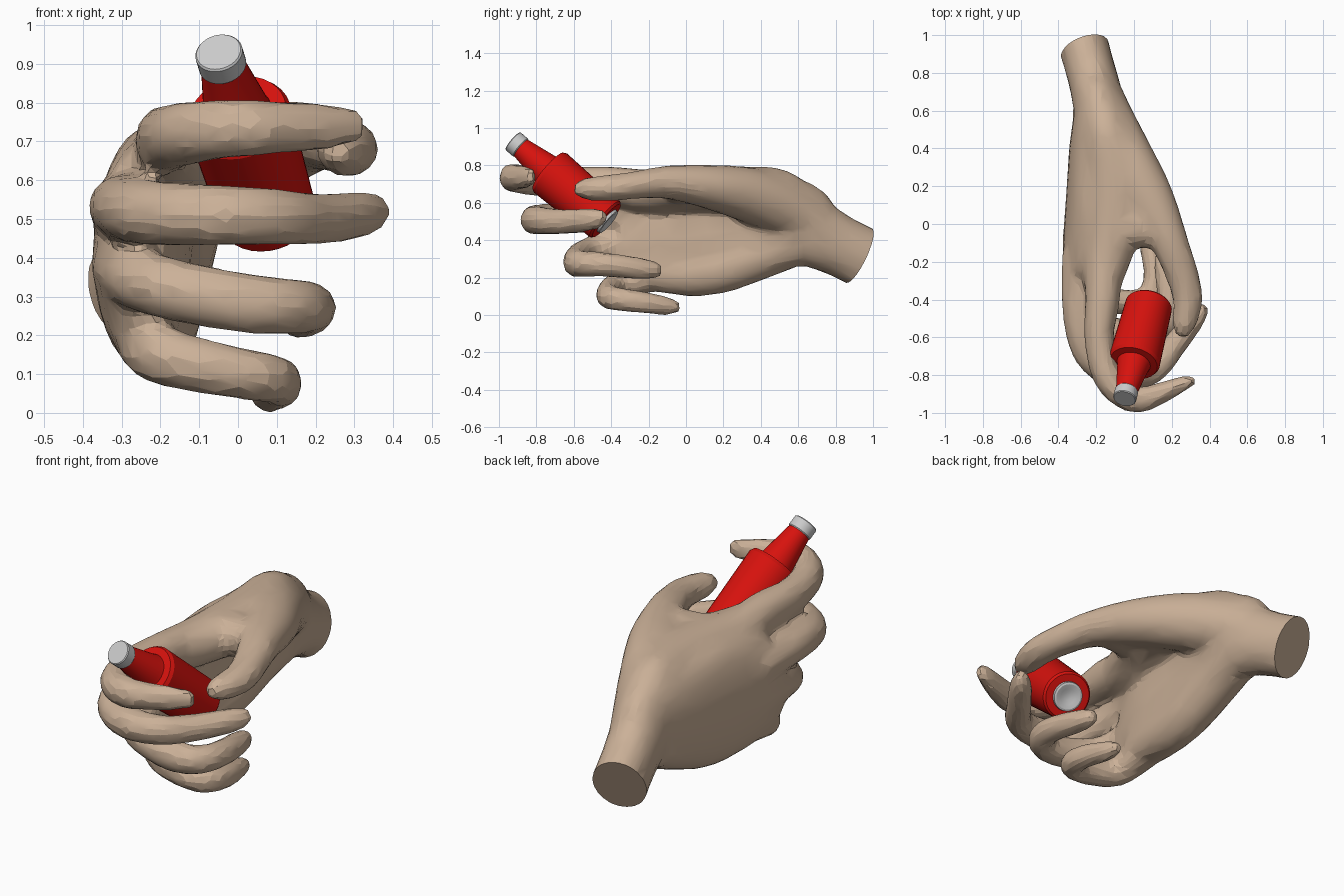
import bpy, bmesh
from math import sin, cos, pi, radians
from mathutils import Vector

if "Cube" in bpy.data.objects:
    bpy.data.objects.remove(bpy.data.objects["Cube"])


def material(name, color):
    m = bpy.data.materials.new(name)
    m.diffuse_color = color
    m.use_nodes = True
    m.node_tree.nodes["Principled BSDF"].inputs["Base Color"].default_value = m.diffuse_color
    return m


def add_object(name, bm, mat=None, angle=30):
    mesh = bpy.data.meshes.new(name)
    bmesh.ops.recalc_face_normals(bm, faces=bm.faces)
    bm.to_mesh(mesh)
    bm.free()
    ob = bpy.data.objects.new(name, mesh)
    bpy.context.collection.objects.link(ob)
    if mat:
        mesh.materials.append(mat)
    bpy.ops.object.select_all(action='DESELECT')
    ob.select_set(True)
    bpy.context.view_layer.objects.active = ob
    bpy.ops.object.shade_smooth_by_angle(angle=radians(angle))
    return ob


def spline(rows, steps=5):
    """Catmull-Rom interpolation of (x, y, z, side radius, up radius) rows."""
    p = [Vector(r) for r in rows]
    p = [2 * p[0] - p[1]] + p + [2 * p[-1] - p[-2]]
    out = []
    for a, b, c, d in zip(p, p[1:], p[2:], p[3:]):
        for i in range(steps):
            t = i / steps
            out.append(0.5 * (2 * b + (c - a) * t + (2 * a - 5 * b + 4 * c - d) * t * t
                              + (3 * b - a - 3 * c + d) * t ** 3))
    return out + [p[-2]]


def skin_rings(bm, rings):
    """Join rings of vertices with quads and cap both ends."""
    for a, b in zip(rings, rings[1:]):
        for k in range(len(a)):
            j = (k + 1) % len(a)
            bm.faces.new((a[k], a[j], b[j], b[k]))
    bm.faces.new(rings[0][::-1])
    bm.faces.new(rings[-1])


def tube(bm, rows, sides=20):
    """Closed elliptical tube along a path with its tall axis near z."""
    pts = spline(rows)
    centers = [Vector(p[:3]) for p in pts]
    rings = []
    for i, (p, c) in enumerate(zip(pts, centers)):
        tan = (centers[min(i + 1, len(pts) - 1)] - centers[max(i - 1, 0)]).normalized()
        side = tan.cross(Vector((0, 0, 1))).normalized()
        up = side.cross(tan)
        rings.append([bm.verts.new(c + side * p[3] * cos(2 * pi * k / sides)
                                   + up * p[4] * sin(2 * pi * k / sides)) for k in range(sides)])
    skin_rings(bm, rings)


skin = material("skin", (0.60, 0.44, 0.315, 1))
red = material("red", (0.68, 0.006, 0.004, 1))

# Limb paths: x, y, z, side radius, up radius
palm = [(-.255, -.36, .44, .07, .19), (-.26, -.28, .42, .10, .26), (-.25, -.1, .41, .125, .295),
        (-.235, .15, .43, .125, .31), (-.215, .4, .465, .128, .27), (-.185, .58, .495, .137, .235),
        (-.20, .70, .43, .135, .185), (-.24, .85, .355, .132, .165), (-.30, 1.06, .25, .138, .17)]
heel = [(-.23, -.25, .24, .08, .09), (-.215, .0, .22, .10, .12), (-.205, .2, .25, .11, .13),
        (-.20, .42, .33, .115, .13), (-.19, .6, .385, .12, .125), (-.22, .78, .35, .10, .12)]
thumb = [(-.20, .78, .42, .10, .10), (-.14, .58, .55, .13, .14), (-.05, .36, .635, .15, .15),
         (.08, .13, .685, .135, .12), (.19, -.1, .71, .10, .09), (.255, -.27, .695, .088, .075),
         (.285, -.4, .68, .08, .072), (.265, -.53, .675, .065, .062), (.248, -.60, .675, .032, .032)]
web = [(-.17, -.3, .67, .09, .09), (-.09, -.05, .685, .12, .105), (.03, -.02, .69, .11, .10),
       (.14, -.05, .70, .09, .085)]
back = [(-.17, .68, .55, .10, .10), (-.15, .5, .65, .12, .13), (-.11, .33, .665, .15, .13),
        (-.09, .15, .675, .16, .12), (-.12, -.08, .67, .14, .115), (-.16, -.3, .67, .10, .11)]
index = [(-.17, -.1, .64, .11, .12), (-.165, -.38, .69, .095, .105), (-.185, -.60, .705, .08, .09),
         (-.135, -.82, .72, .078, .083), (.0, -.93, .735, .072, .077), (.14, -.895, .735, .058, .068),
         (.27, -.84, .74, .04, .057), (.33, -.825, .74, .022, .04)]
middle = [(-.27, -.15, .53, .115, .09), (-.29, -.45, .53, .092, .085), (-.235, -.69, .515, .085, .085),
          (-.07, -.805, .51, .08, .082), (.1, -.775, .505, .07, .075), (.215, -.64, .50, .066, .068),
          (.33, -.49, .515, .056, .06), (.378, -.43, .53, .028, .032)]
ring = [(-.27, -.05, .38, .11, .10), (-.28, -.33, .37, .09, .09), (-.215, -.525, .33, .082, .082),
        (.0, -.585, .285, .075, .08), (.14, -.555, .275, .07, .073), (.19, -.43, .27, .066, .066),
        (.16, -.22, .245, .058, .058), (.145, -.125, .24, .03, .035)]
pinky = [(-.235, .05, .24, .10, .10), (-.24, -.22, .20, .085, .085), (-.20, -.37, .15, .075, .08),
         (-.04, -.415, .11, .068, .07), (.075, -.39, .09, .066, .066), (.11, -.28, .075, .06, .062),
         (.08, -.11, .05, .052, .052), (.07, -.03, .04, .03, .03)]

# Hand: overlapping limbs fused into one skin
bm = bmesh.new()
for limb in (palm, heel, thumb, web, back, index, middle, ring, pinky):
    tube(bm, limb)
hand = add_object("hand_source", bm)
mod = hand.modifiers.new("fuse", 'REMESH')
mod.mode, mod.voxel_size = 'VOXEL', 0.017
mod = hand.modifiers.new("soften", 'SMOOTH')
mod.factor, mod.iterations = 0.5, 16
mod = hand.modifiers.new("facets", 'DECIMATE')
mod.ratio = 0.1
bm = bmesh.new()
bm.from_object(hand, bpy.context.evaluated_depsgraph_get())
bpy.data.objects.remove(hand)

# Flat cut through the wrist
bmesh.ops.bisect_plane(bm, geom=bm.verts[:] + bm.edges[:] + bm.faces[:], clear_outer=True,
                       plane_co=(-.26, .925, .32), plane_no=(-.32, .86, -.43))
bmesh.ops.holes_fill(bm, edges=[e for e in bm.edges if e.is_boundary], sides=0)
add_object("hand", bm, skin, 14)


def lathe(name, profile, mat=None, sides=32):
    """Spin (radius, height) points about the bottle axis."""
    base, top = Vector((.08, -.425, .505)), Vector((-.05, -.925, .93))
    turn = (top - base).to_track_quat('Z', 'Y')
    bm = bmesh.new()
    skin_rings(bm, [[bm.verts.new(base + turn @ Vector((r * cos(2 * pi * k / sides),
                                                        r * sin(2 * pi * k / sides), h)))
                     for k in range(sides)] for r, h in profile])
    return add_object(name, bm, mat)


# Bottle
lathe("bottle_body", [(.09, 0), (.115, 0), (.125, .012), (.137, .40), (.127, .418), (.09, .42),
                      (.085, .44), (.056, .62)], red)
lathe("bottle_cap", [(.058, .61), (.062, .615), (.062, .665), (.058, .67)])
lathe("bottle_base", [(.02, -.005), (.04, -.012), (.065, -.018), (.075, -.015), (.078, .01)])
